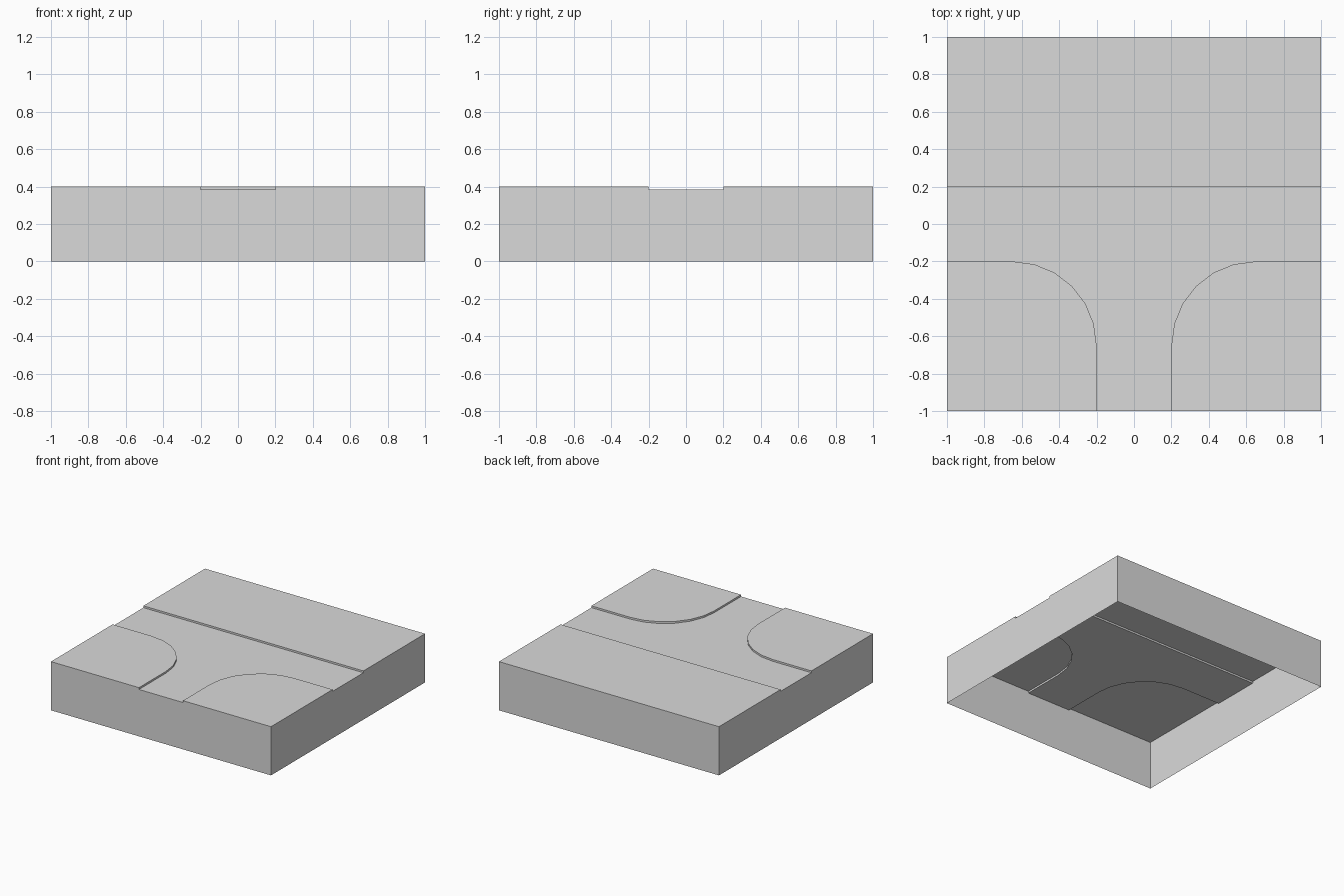
import bpy
import bmesh
from math import sin, cos, pi

cube = bpy.data.objects.get("Cube")
if cube:
    bpy.data.objects.remove(cube, do_unlink=True)

HALF = 1.0       # half the tile width
TOP = 0.4        # raised ground height
FLOOR = 0.385    # sunken path height
PATH = 0.2       # half the path width
RADIUS = 0.45    # rounded junction corners
STEPS = 6

grey = bpy.data.materials.new("light_grey")
grey.use_nodes = True
grey.diffuse_color = (0.7, 0.7, 0.7, 1)
grey.node_tree.nodes["Principled BSDF"].inputs["Base Color"].default_value = (0.7, 0.7, 0.7, 1)


def on_border(a, b):
    """True if the plan edge lies on the outside of the tile."""
    return any(abs(a[i]) == HALF and a[i] == b[i] for i in (0, 1))


def add_part(name, plan, height, stepped):
    """Open-bottomed block: top face, outer walls to the ground, inner steps to the path."""
    bm = bmesh.new()
    bm.faces.new([bm.verts.new((x, y, height)) for x, y in plan])
    for a, b in zip(plan, plan[1:] + plan[:1]):
        if on_border(a, b):
            low = 0.0
        elif stepped:
            low = FLOOR
        else:
            continue
        bm.faces.new([bm.verts.new(p) for p in (
            (*a, height), (*a, low), (*b, low), (*b, height))])
    bmesh.ops.remove_doubles(bm, verts=bm.verts, dist=0.0001)
    mesh = bpy.data.meshes.new(name)
    bm.to_mesh(mesh)
    bm.free()
    mesh.materials.append(grey)
    obj = bpy.data.objects.new(name, mesh)
    bpy.context.collection.objects.link(obj)


# Rounded junction corner, running from the front path to the cross path
centre = PATH + RADIUS
arc = [(centre - RADIUS * cos(t), -centre + RADIUS * sin(t))
       for t in (i * pi / 2 / STEPS for i in range(STEPS + 1))]
mirrored = [(-x, y) for x, y in arc]

# Raised ground behind the cross path
add_part("back_ground", [(-HALF, PATH), (HALF, PATH), (HALF, HALF), (-HALF, HALF)], TOP, True)

# Raised ground in the two front corners
left_plan = [(HALF, -HALF), (HALF, -PATH)] + arc[::-1] + [(PATH, -HALF)]
add_part("front_left_ground", left_plan, TOP, True)
add_part("front_right_ground", [(-x, y) for x, y in left_plan[::-1]], TOP, True)

# Sunken T-shaped path
path_plan = ([(-PATH, -HALF), (PATH, -HALF)] + arc
             + [(HALF, -PATH), (HALF, PATH), (-HALF, PATH), (-HALF, -PATH)]
             + mirrored[::-1])
add_part("path_floor", path_plan, FLOOR, False)
